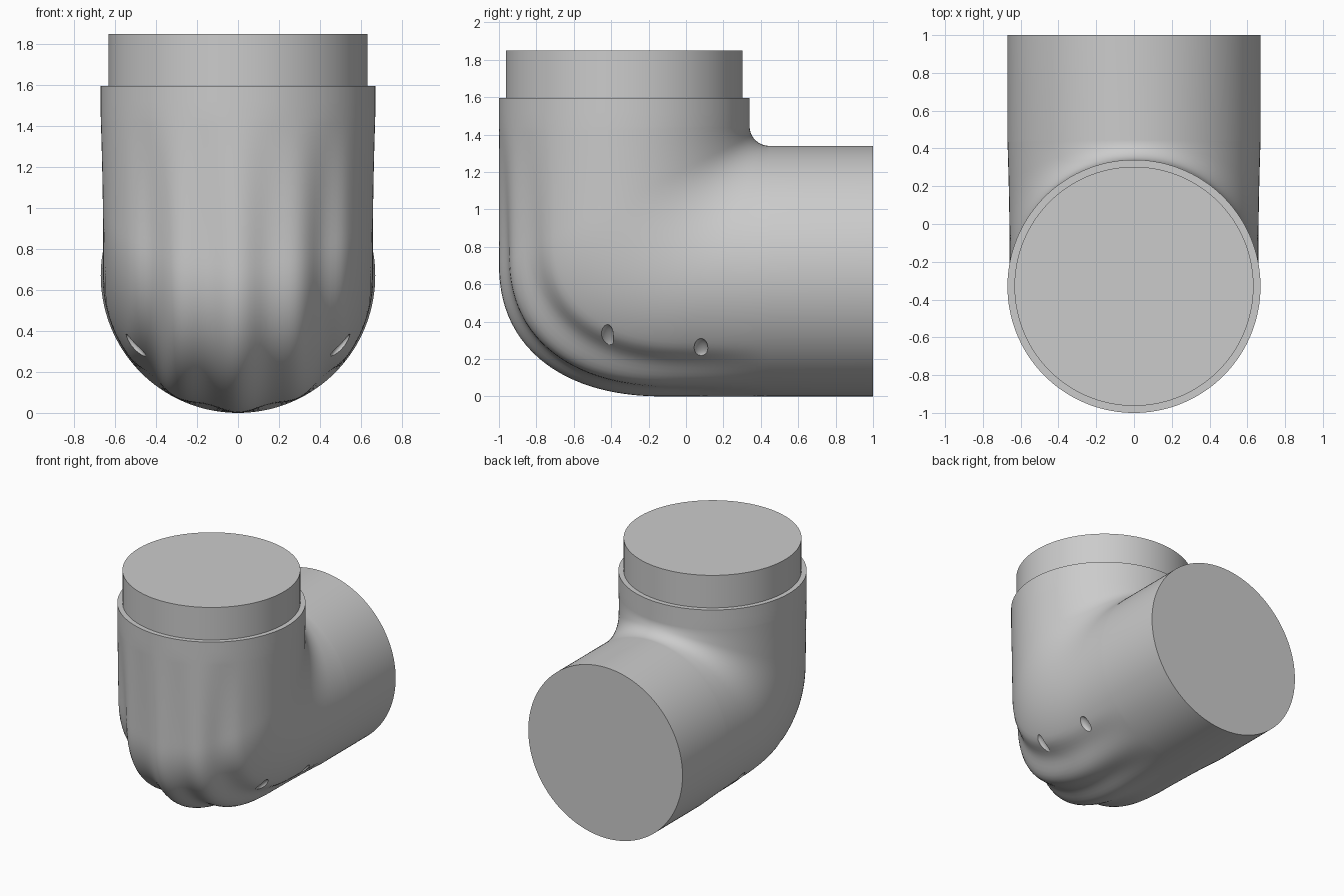
import bpy, bmesh, math
from mathutils import Vector, Matrix
from mathutils.bvhtree import BVHTree

if "Cube" in bpy.data.objects:
    bpy.data.objects.remove(bpy.data.objects["Cube"])

N = 144                      # points around the pipe
PY, PZ, FR = 0.445, 1.445, 0.105   # centre and radius of the inner-corner fillet
YC, ZC = -0.10, 0.72         # centre of the rounded heel curve
PERIOD = math.radians(27)    # spacing of the flutes


def inside(y, z):
    if y < YC and z < ZC:
        return ((YC - y) / (YC + 1)) ** 2.3 + ((ZC - z) / ZC) ** 2.3 < 1
    return y > -1 and z > 0


def outer_distance(a):
    lo, hi = 0.0, 3.0
    for _ in range(40):
        m = (lo + hi) / 2
        if inside(PY - m * math.cos(a), PZ - m * math.sin(a)):
            lo = m
        else:
            hi = m
    return lo


def ring(bm, cy, cz, dy, dz, h, w, flute=0.0):
    # ellipse across the pipe; (dy, dz) points to the outer side of the bend
    vs = []
    for i in range(N):
        t = 2 * math.pi * i / N
        p = abs(math.remainder(t, 2 * math.pi))
        k = 1.0
        if p < 2 * PERIOD:
            k -= flute * (1 - math.cos(2 * math.pi * p / PERIOD)) / 2
        c = h * k * math.cos(t)
        vs.append(bm.verts.new((w * k * math.sin(t), cy + dy * c, cz + dz * c)))
    return vs


# elbow body: spigot, vertical pipe, bend with flutes, horizontal pipe
bm = bmesh.new()
rings = []
R = 0.67
for z, r in ((1.85, 0.633), (1.595, 0.633), (1.595, R), (1.52, R)):
    rings.append(ring(bm, 0, z, -1, 0, r, r))
    for v in rings[-1]:
        v.co.y -= 0.33
STEPS = 60
for i in range(STEPS + 1):
    s = i / STEPS
    a = s * math.pi / 2
    far = outer_distance(a)
    mid, h = (far + FR) / 2, (far - FR) / 2
    dy, dz = -math.cos(a), -math.sin(a)
    bend = math.sin(math.pi * s)
    rings.append(ring(bm, PY + dy * mid, PZ + dz * mid, dy, dz, h,
                      R - 0.012 * bend, 0.05 * bend))
rings.append(ring(bm, 1.0, R, 0, -1, R, R))
for a, b in zip(rings, rings[1:]):
    for i in range(N):
        j = (i + 1) % N
        bm.faces.new((a[i], a[j], b[j], b[i]))
bm.faces.new(rings[0])
bm.faces.new(rings[-1])
bmesh.ops.recalc_face_normals(bm, faces=bm.faces)
tree = BVHTree.FromBMesh(bm)
me = bpy.data.meshes.new("pipe_elbow")
bm.to_mesh(me)
bm.free()
elbow = bpy.data.objects.new("pipe_elbow", me)
bpy.context.collection.objects.link(elbow)

# small oval recesses low on both sides
cb = bmesh.new()
for side in (-1, 1):
    for y, z, ry, rz in ((-0.42, 0.32, 0.036, 0.065), (0.08, 0.26, 0.037, 0.05)):
        hit = tree.ray_cast(Vector((2 * side, y, z)), Vector((-side, 0, 0)))[0]
        m = Matrix.Translation(hit) @ Matrix.Diagonal((0.055, ry, rz, 1))
        # shear follows the slope of the pipe wall
        shear = Matrix.Identity(4)
        shear[0][2] = side * 0.7
        cut = Matrix.Translation(hit) @ shear @ Matrix.Diagonal((0.03, ry, rz, 1))
        bmesh.ops.create_uvsphere(cb, u_segments=24, v_segments=12, radius=1, matrix=cut)
cme = bpy.data.meshes.new("recess_cutter")
cb.to_mesh(cme)
cb.free()
cutter = bpy.data.objects.new("recess_cutter", cme)
bpy.context.collection.objects.link(cutter)
cutter.hide_render = True
cutter.hide_set(True)
mod = elbow.modifiers.new("recesses", 'BOOLEAN')
mod.operation = 'DIFFERENCE'
mod.solver = 'EXACT'
mod.object = cutter

bpy.ops.object.select_all(action='DESELECT')
elbow.select_set(True)
bpy.context.view_layer.objects.active = elbow
bpy.ops.object.modifier_apply(modifier=mod.name)
bpy.data.objects.remove(cutter)
bpy.ops.object.shade_smooth_by_angle(angle=math.radians(35))
